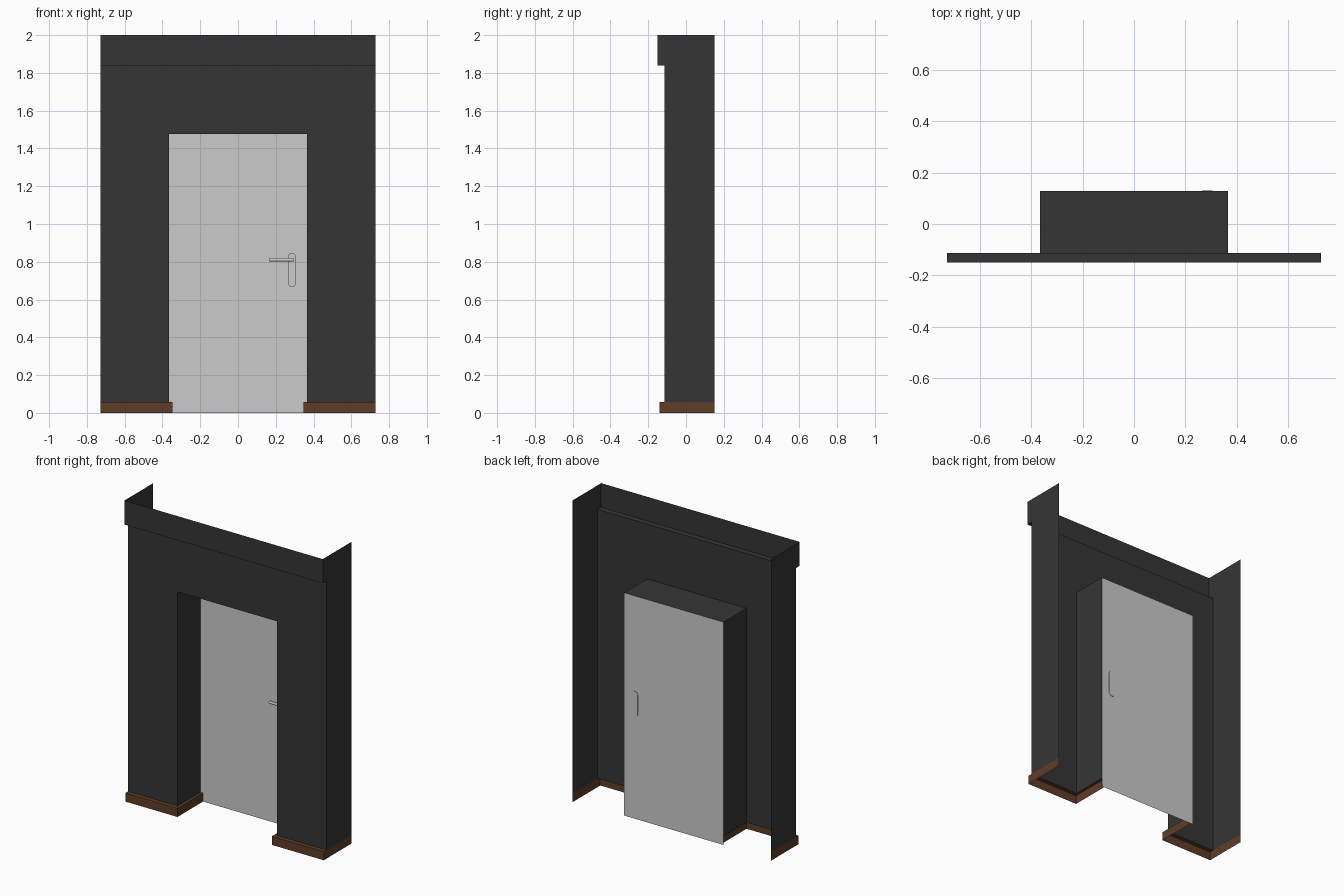
import bpy, bmesh, math
from mathutils import Vector, Matrix

if "Cube" in bpy.data.objects:
    bpy.data.objects.remove(bpy.data.objects["Cube"])

W, D = 0.727, 0.365                 # half widths: facade, doorway
BACK, WALL, DOOR = 0.15, -0.113, 0.128   # y of side wall ends, wall face, door
KICK_X, KICK_Y, KICK_Z = 0.346, -0.14, 0.057
CORN_Y, CORN_Z, TOP, HEAD = -0.15, 1.84, 2.0, 1.477


def material(name, rgb):
    m = bpy.data.materials.new(name)
    m.diffuse_color = (*rgb, 1)
    m.use_nodes = True
    m.node_tree.nodes["Principled BSDF"].inputs["Base Color"].default_value = m.diffuse_color
    return m


dark = material("charcoal wall", (0.036, 0.036, 0.036))
brown = material("brown skirting", (0.115, 0.047, 0.021))
grey = material("light grey door", (0.6, 0.6, 0.6))


def finish(name, bm, mat, mirror=False):
    me = bpy.data.meshes.new(name)
    bm.to_mesh(me)
    bm.free()
    ob = bpy.data.objects.new(name, me)
    bpy.context.collection.objects.link(ob)
    me.materials.append(mat)
    if mirror:
        mod = ob.modifiers.new("mirror", 'MIRROR')
        mod.use_clip = True
    return ob


def sheet(bm, lo, hi, normal):
    """Axis-aligned rectangle between two corners, facing the given way."""
    n = Vector(normal)
    flat = max(range(3), key=lambda i: abs(n[i]))
    a, b = [i for i in range(3) if i != flat]
    vs = []
    for pa, pb in ((lo, lo), (hi, lo), (hi, hi), (lo, hi)):
        c = list(lo)
        c[a], c[b] = pa[a], pb[b]
        vs.append(bm.verts.new(c))
    f = bm.faces.new(vs)
    f.normal_update()
    if f.normal.dot(n) < 0:
        f.normal_flip()


def sheets(name, parts, mat):
    bm = bmesh.new()
    for p in parts:
        sheet(bm, *p)
    bmesh.ops.remove_doubles(bm, verts=bm.verts, dist=1e-5)
    return finish(name, bm, mat, True)


FRONT, RIGHT, LEFT, UP, DOWN = (0, -1, 0), (1, 0, 0), (-1, 0, 0), (0, 0, 1), (0, 0, -1)

# Facade wall: sides, piers, lintel and door reveal, all open sheets
sheets("facade_wall", [
    ((W, WALL, KICK_Z), (W, BACK, CORN_Z), RIGHT),
    ((D, WALL, KICK_Z), (W, WALL, HEAD), FRONT),
    ((D, WALL, HEAD), (W, WALL, CORN_Z), FRONT),
    ((0, WALL, HEAD), (D, WALL, CORN_Z), FRONT),
    ((D, WALL, KICK_Z), (D, DOOR, HEAD), LEFT),
    ((0, WALL, HEAD), (D, DOOR, HEAD), DOWN)], dark)

# Cornice band, open at the top
sheets("cornice", [
    ((0, CORN_Y, CORN_Z), (W, CORN_Y, TOP), FRONT),
    ((W, CORN_Y, CORN_Z), (W, BACK, TOP), RIGHT),
    ((0, CORN_Y, CORN_Z), (W, WALL, CORN_Z), DOWN)], dark)

# Skirting around the foot of each pier
sheets("skirting", [
    ((W, KICK_Y, 0), (W, BACK, KICK_Z), RIGHT),
    ((KICK_X, KICK_Y, 0), (W, KICK_Y, KICK_Z), FRONT),
    ((KICK_X, KICK_Y, 0), (KICK_X, DOOR, KICK_Z), LEFT),
    ((KICK_X, KICK_Y, KICK_Z), (W, WALL, KICK_Z), UP),
    ((KICK_X, WALL, KICK_Z), (D, DOOR, KICK_Z), UP)], brown)

# Door leaf
sheets("door", [((0, DOOR, 0), (D, DOOR, HEAD), FRONT)], grey)

# Handle backplate: rounded slot passing just through the door
bm = bmesh.new()
r, px, z0, z1 = 0.021, 0.285, 0.687, 0.825
ring = []
for i in range(18):
    a = math.pi * (i if i < 9 else i - 1) / 8
    ring.append(bm.verts.new((px + r * math.cos(a), 0.131,
                              (z1 if i < 9 else z0) + r * math.sin(a))))
face = bm.faces.new(ring)
ext = bmesh.ops.extrude_face_region(bm, geom=[face], use_keep_orig=True)
for v in ext["geom"]:
    if isinstance(v, bmesh.types.BMVert):
        v.co.y = 0.12
bmesh.ops.recalc_face_normals(bm, faces=bm.faces)
finish("handle_plate", bm, grey)


# Lever handle: neck out of the plate, then a bar toward the door middle
def rod(bm, a, b, radius):
    a, b = Vector(a), Vector(b)
    rot = (b - a).to_track_quat('Z', 'Y').to_matrix().to_4x4()
    bmesh.ops.create_cone(bm, cap_ends=True, segments=12, radius1=radius, radius2=radius,
                          depth=(b - a).length,
                          matrix=Matrix.Translation((a + b) / 2) @ rot)


bm = bmesh.new()
rod(bm, (px, 0.122, 0.811), (px, 0.088, 0.811), 0.009)
rod(bm, (0.294, 0.092, 0.811), (0.167, 0.092, 0.811), 0.010)
lever = finish("door_lever", bm, grey)
bpy.context.view_layer.objects.active = lever
lever.select_set(True)
bpy.ops.object.shade_smooth_by_angle()
